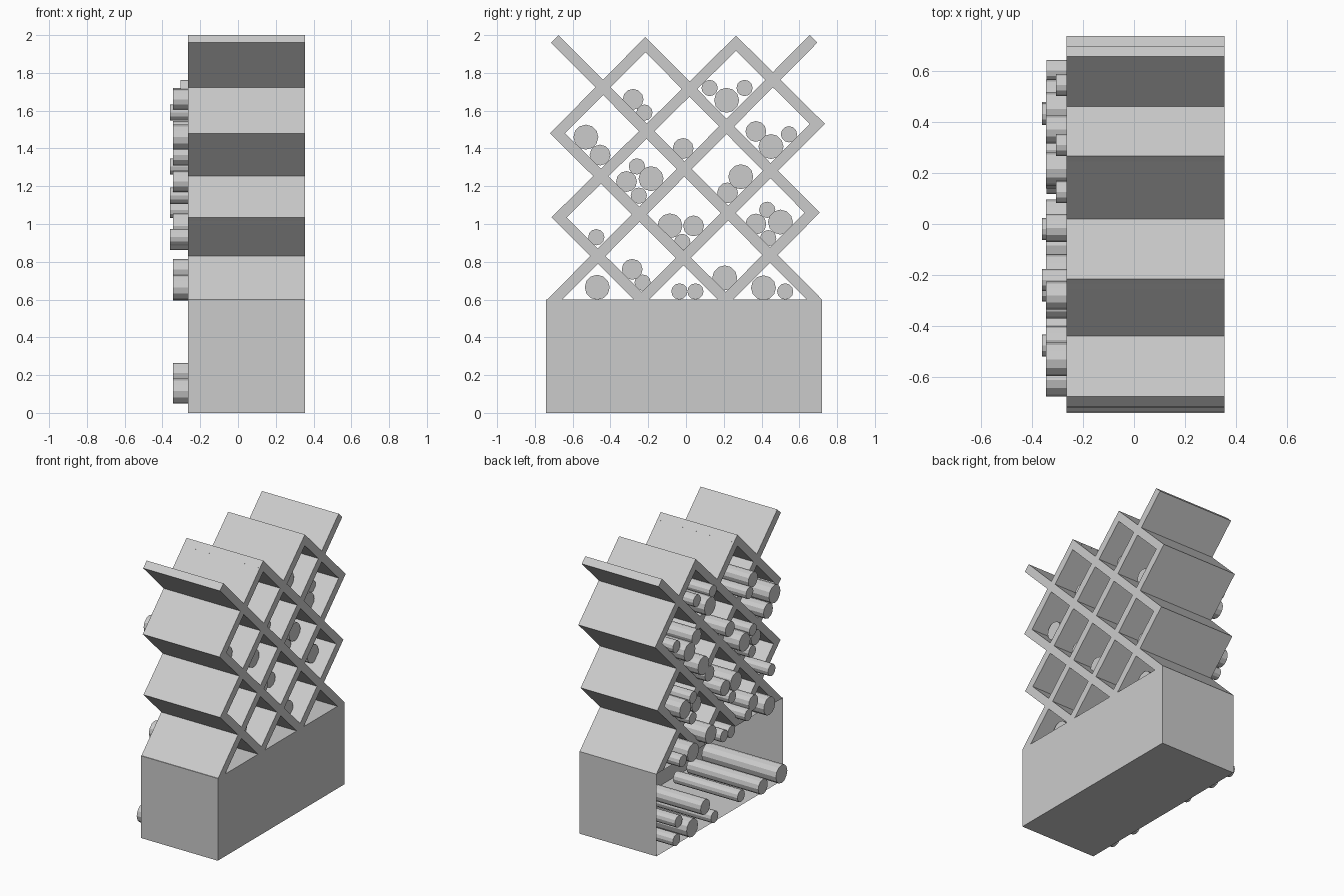
import bpy, bmesh, math
from mathutils import Matrix

if "Cube" in bpy.data.objects:
    bpy.data.objects.remove(bpy.data.objects["Cube"])

X0, X1 = -0.265, 0.355      # open side / closed side of the rack
T = 0.057                   # slat thickness
BASE_TOP = 0.6


def finish(name, bm):
    bmesh.ops.recalc_face_normals(bm, faces=bm.faces[:])
    me = bpy.data.meshes.new(name)
    bm.to_mesh(me)
    bm.free()
    ob = bpy.data.objects.new(name, me)
    bpy.context.collection.objects.link(ob)
    return ob


def prism(name, profile, xa, xb):
    """Extrude a (y, z) outline along x."""
    bm = bmesh.new()
    face = bm.faces.new([bm.verts.new((xa, y, z)) for y, z in profile])
    ext = bmesh.ops.extrude_face_region(bm, geom=[face])
    verts = [g for g in ext["geom"] if isinstance(g, bmesh.types.BMVert)]
    bmesh.ops.translate(bm, vec=(xb - xa, 0, 0), verts=verts)
    return finish(name, bm)


# Base box, open towards -x
bm = bmesh.new()
bmesh.ops.create_cube(bm, size=1, matrix=Matrix.Translation(((X0 + X1) / 2, -0.01, 0.3))
                      @ Matrix.Diagonal((X1 - X0, 1.46, BASE_TOP, 1)))
front = min(bm.faces, key=lambda f: f.calc_center_median().x)
bmesh.ops.inset_region(bm, faces=[front], thickness=0.045)
bmesh.ops.translate(bm, vec=(X1 - X0 - 0.045, 0, 0), verts=front.verts[:])
finish("base_box", bm)


# Diagonal slats: lower end -> upper end of the centre line (y, z)
def slat(name, a, b):
    d = math.hypot(b[0] - a[0], b[1] - a[1])
    u = ((b[0] - a[0]) / d, (b[1] - a[1]) / d)
    n = (-u[1] * T / 2, u[0] * T / 2)

    def end(p, s):
        if p[1] <= BASE_TOP:            # cut level with the base
            w = math.copysign(T / 2 / u[1], n[0])
            return [(p[0] + w, BASE_TOP), (p[0] - w, BASE_TOP)]
        e = (p[0] + s * u[0] * T / 2, p[1] + s * u[1] * T / 2)
        return [(e[0] + n[0], e[1] + n[1]), (e[0] - n[0], e[1] - n[1])]

    a1, a2 = end(a, -1)
    b1, b2 = end(b, 1)
    prism(name, [a1, a2, b2, b1], X0, X1)


rising = [((-0.695, 0.6), (0.655, 1.96)), ((-0.235, 0.6), (0.695, 1.53)),
          ((0.21, 0.6), (0.668, 1.06)), ((-0.672, 1.035), (0.265, 1.957)),
          ((-0.68, 1.48), (-0.215, 1.95))]
falling = [((-0.235, 0.6), (-0.672, 1.035)), ((0.21, 0.6), (-0.68, 1.48)),
           ((0.68, 0.6), (-0.675, 1.96)), ((0.668, 1.06), (-0.215, 1.95)),
           ((0.695, 1.53), (0.265, 1.957))]
for i, (a, b) in enumerate(rising):
    slat(f"rising_slat_{i}", a, b)
for i, (a, b) in enumerate(falling):
    slat(f"falling_slat_{i}", a, b)

# Logs in three sizes: radius, length, outer end x, centres (y, z)
groups = {
    "large_log": (0.066, 0.60, -0.345, [
        (.215, 1.655), (.45, 1.41), (-.53, 1.46), (-.185, 1.24), (.29, 1.25), (-.085, .99),
        (.50, 1.01), (-.47, .665), (.205, .715), (.41, .662), (-.61, .115), (.42, .115)]),
    "medium_log": (0.055, 0.58, -0.345, [
        (-.28, 1.66), (.37, 1.49), (-.455, 1.365), (-.015, 1.40), (-.315, 1.225), (.22, 1.165),
        (.04, .99), (.37, 1.0), (-.285, .76), (-.395, .105), (.27, .21)]),
    "small_log_long": (0.043, 0.52, -0.36, [
        (-.22, 1.59), (-.26, 1.305), (-.25, 1.15), (-.475, .93), (-.02, .905), (.43, 1.075),
        (.435, .925)]),
    "small_log_low": (0.043, 0.52, -0.343, [
        (-.23, .69), (-.035, .643), (.05, .643), (.525, .643), (.16, .095), (.60, .095)]),
    "small_log_short": (0.043, 0.52, -0.305, [
        (.125, 1.72), (.31, 1.72), (.545, 1.475), (-.2, .1), (.52, .19)]),
}
for name, (r, length, x, centres) in groups.items():
    for i, (y, z) in enumerate(centres):
        bm = bmesh.new()
        bmesh.ops.create_cone(bm, cap_ends=True, segments=12, radius1=r, radius2=r, depth=length,
                              matrix=Matrix.Translation((x + length / 2, y, z))
                              @ Matrix.Rotation(math.pi / 2, 4, 'Y'))
        finish(f"{name}_{i}", bm)
